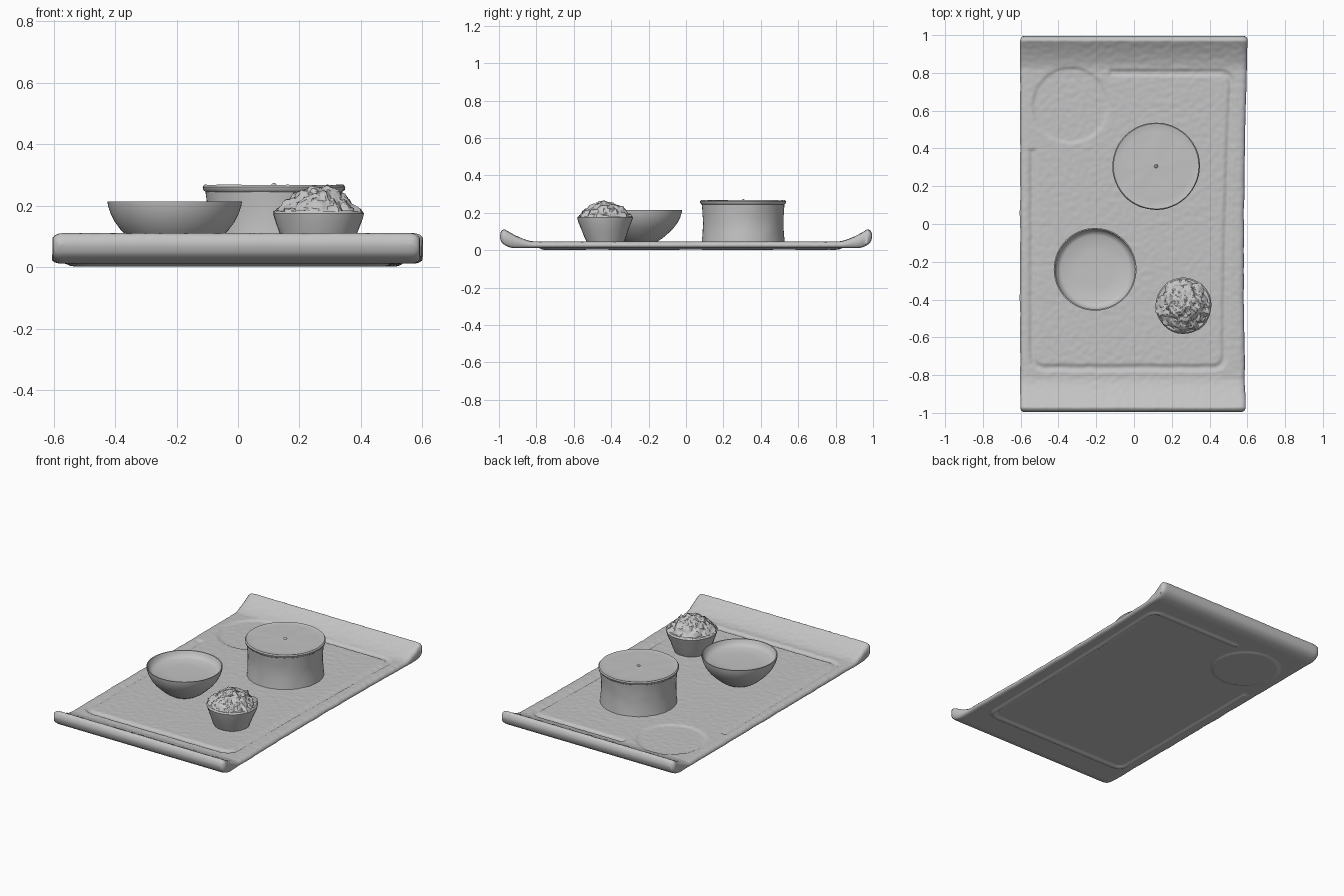
import bpy, bmesh, math
from mathutils import Vector, noise

old = bpy.data.objects.get("Cube")
if old:
    bpy.data.objects.remove(old, do_unlink=True)

clay = bpy.data.materials.new("plain grey")
clay.use_nodes = True
grey = (0.55, 0.55, 0.55, 1)
clay.diffuse_color = grey
clay.node_tree.nodes["Principled BSDF"].inputs["Base Color"].default_value = grey


def finish(bm, name, angle=40):
    mesh = bpy.data.meshes.new(name)
    bm.to_mesh(mesh)
    bm.free()
    obj = bpy.data.objects.new(name, mesh)
    bpy.context.collection.objects.link(obj)
    mesh.materials.append(clay)
    bpy.ops.object.select_all(action='DESELECT')
    obj.select_set(True)
    bpy.context.view_layer.objects.active = obj
    bpy.ops.object.shade_smooth_by_angle(angle=math.radians(angle))
    return obj


def ramp(a, b, v):
    return min(1, max(0, (v - a) / (b - a)))


def smooth(a, b, v):
    t = ramp(a, b, v)
    return t * t * (3 - 2 * t)


def roll(a, b, v):
    """Quarter-circle fall-off, flat at a and upright at b."""
    return 1 - math.sqrt(1 - ramp(a, b, v) ** 2)


def lathe(name, profile, x, y, steps=64, rough=0.0, scale=10, angle=40):
    """Spin (radius, height) points about a vertical axis, then roughen."""
    bm = bmesh.new()
    verts = [bm.verts.new((r, 0, z)) for r, z in profile]
    edges = [bm.edges.new(p) for p in zip(verts, verts[1:])]
    bmesh.ops.spin(bm, geom=verts + edges, cent=(0, 0, 0), axis=(0, 0, 1),
                   angle=math.tau, steps=steps)
    bmesh.ops.remove_doubles(bm, verts=bm.verts, dist=0.0005)
    bmesh.ops.recalc_face_normals(bm, faces=bm.faces)
    bm.normal_update()
    moves = [(v, v.normal * rough * noise.fractal(v.co * scale, 0.8, 2, 3))
             for v in bm.verts]
    for v, move in moves:
        v.co += move
    bmesh.ops.translate(bm, verts=bm.verts, vec=(x, y, 0))
    return finish(bm, name, angle)


# Serving tray: embossed sheet with curled ends
def emboss(x, y):
    # Open rounded border groove
    qx = abs(x + 0.015 - 0.01 * y) - 0.462 - 0.01 * y
    qy = abs(y - 0.02) - 0.725
    d = math.hypot(max(qx, 0), max(qy, 0)) + min(max(qx, qy), 0) - 0.06
    groove = max(0, 1 - (d / 0.02) ** 2)
    if x < -0.13 and y > 0.4:
        groove = 0
    # Round cup recess
    ring = math.hypot(x + 0.336, y - 0.632)
    return max(0.009 * groove, 0.007 * (1 - smooth(0.19, 0.208, ring)))


def tray_top(x, y):
    z = 0.046 + 0.065 * ramp(0.82, 0.975, abs(y)) ** 1.5
    z -= 0.03 * roll(0.97, 1, abs(y)) + 0.014 * roll(0.57, 0.6, abs(x))
    return z - emboss(x, y) + 0.002 * noise.noise(Vector((x, y, 0)) * 38)


def tray_bottom(x, y):
    z = 0.011 + 0.058 * roll(0.915, 1, abs(y)) + 0.01 * roll(0.57, 0.6, abs(x))
    return z - emboss(x, y)


bm = bmesh.new()
for surface in (tray_top, tray_bottom):
    grid = bmesh.ops.create_grid(bm, x_segments=120, y_segments=240, size=1)
    for v in grid["verts"]:
        # Crowd the rows toward the curled ends
        x, y = v.co.x * 0.603, 0.7 * v.co.y + 0.3 * math.sin(v.co.y * math.pi / 2)
        z = surface(x, y)
        edge = smooth(0.5, 0.6, abs(x))
        if x > 0:
            x *= 0.965 + 0.01 * y + 0.025 * y * y
        x += 0.004 * noise.noise(Vector((0, y * 9, 2))) * edge
        # Round the plan corners a little
        x -= math.copysign(0.018 * roll(0.97, 1, abs(y)) * edge, x)
        v.co = (x, y * 0.995, z)
rim = [e for e in bm.edges if e.is_boundary]
bmesh.ops.bridge_loops(bm, edges=rim)
bmesh.ops.recalc_face_normals(bm, faces=bm.faces)
finish(bm, "serving_tray", 60)

# Covered pot with a thin rim and a tiny knob
wall = [(0.222 - 0.007 * math.sin(math.pi * i / 8), 0.04 + 0.205 * i / 8)
        for i in range(9)]
cover = [(0.229, 0.251), (0.231, 0.26), (0.226, 0.267)]
cover += [(0.215 * (1 - i / 7), 0.264) for i in range(7)]
cover += [(0.01, 0.265), (0.006, 0.272), (0, 0.274)]
lathe("covered_pot", [(0, 0.04)] + wall + cover, 0.117, 0.306, rough=0.002)

# Wide shallow bowl
outside = [(0, 0.04), (0.08, 0.042), (0.115, 0.064), (0.148, 0.093), (0.175, 0.12),
           (0.195, 0.147), (0.209, 0.175), (0.217, 0.2), (0.219, 0.214)]
inside = [(0.213, 0.214), (0.207, 0.2), (0.197, 0.184), (0.18, 0.176), (0.1, 0.172), (0, 0.171)]
lathe("shallow_bowl", outside + inside, -0.206, -0.24)

# Small cup
lathe("small_cup", [(0, 0.04), (0.098, 0.04), (0.11, 0.065), (0.126, 0.11), (0.142, 0.15),
                    (0.149, 0.174), (0.142, 0.183), (0, 0.183)], 0.262, -0.433,
      steps=32, rough=0.003)

# Heaped food in the cup: a blunt, lumpy cone
heap = [(0.142 * (1 - t), 0.175 + 0.086 * math.sin(math.pi / 2 * t) ** 0.85)
        for t in (i / 24 for i in range(25))]
lathe("heaped_food", heap, 0.262, -0.433, steps=80, rough=0.014, scale=30, angle=30)
